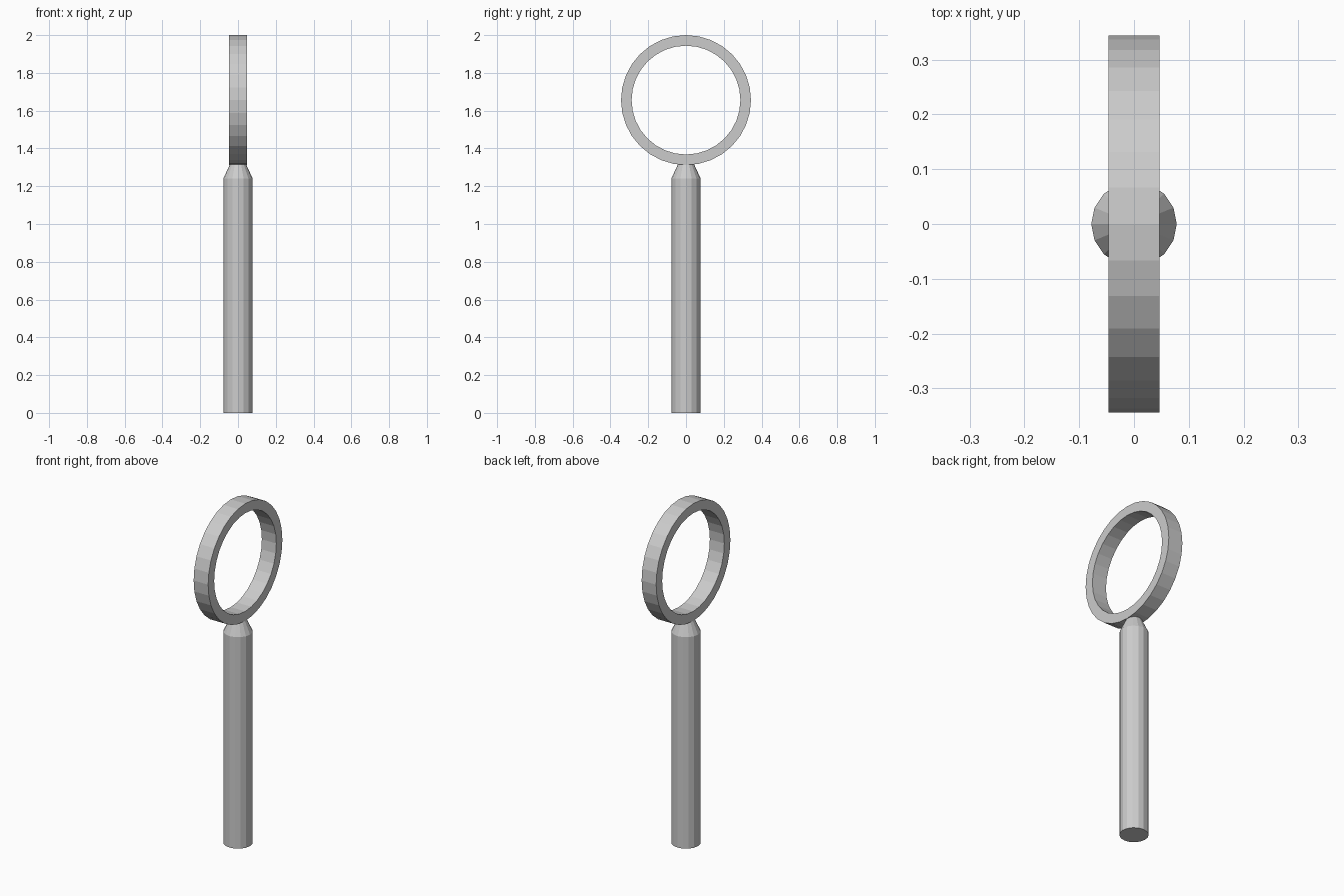
import bpy, bmesh
from math import cos, sin, tau

if "Cube" in bpy.data.objects:
    bpy.data.objects.remove(bpy.data.objects["Cube"])


def lathe(name, profile, sides, closed=False, axis='Z', z=0.0):
    """Revolve (radius, height) points; closed joins the profile into a loop, otherwise ends are capped."""
    bm = bmesh.new()
    rings = []
    for r, h in profile:
        ring = []
        for i in range(sides):
            a = tau * i / sides
            co = (r * cos(a), r * sin(a), h + z) if axis == 'Z' else (h, r * cos(a), r * sin(a) + z)
            ring.append(bm.verts.new(co))
        rings.append(ring)
    pairs = list(zip(rings, rings[1:]))
    if closed:
        pairs.append((rings[-1], rings[0]))
    else:
        bm.faces.new(rings[0])
        bm.faces.new(rings[-1])
    for a, b in pairs:
        for i in range(sides):
            j = (i + 1) % sides
            bm.faces.new((a[i], a[j], b[j], b[i]))
    bmesh.ops.recalc_face_normals(bm, faces=bm.faces)
    mesh = bpy.data.meshes.new(name)
    bm.to_mesh(mesh)
    bm.free()
    obj = bpy.data.objects.new(name, mesh)
    bpy.context.collection.objects.link(obj)
    return obj


# Straight handle with a tapered neck
lathe("handle", [(0.078, 0), (0.078, 1.24), (0.041, 1.32)], 16)

# Flat-sided hoop standing on the neck, facing along x
R, r, w = 0.344, 0.288, 0.047
lathe("hoop", [(R, -w), (R, w), (r, w), (r, -w)], 32, closed=True, axis='X', z=2 - R)
